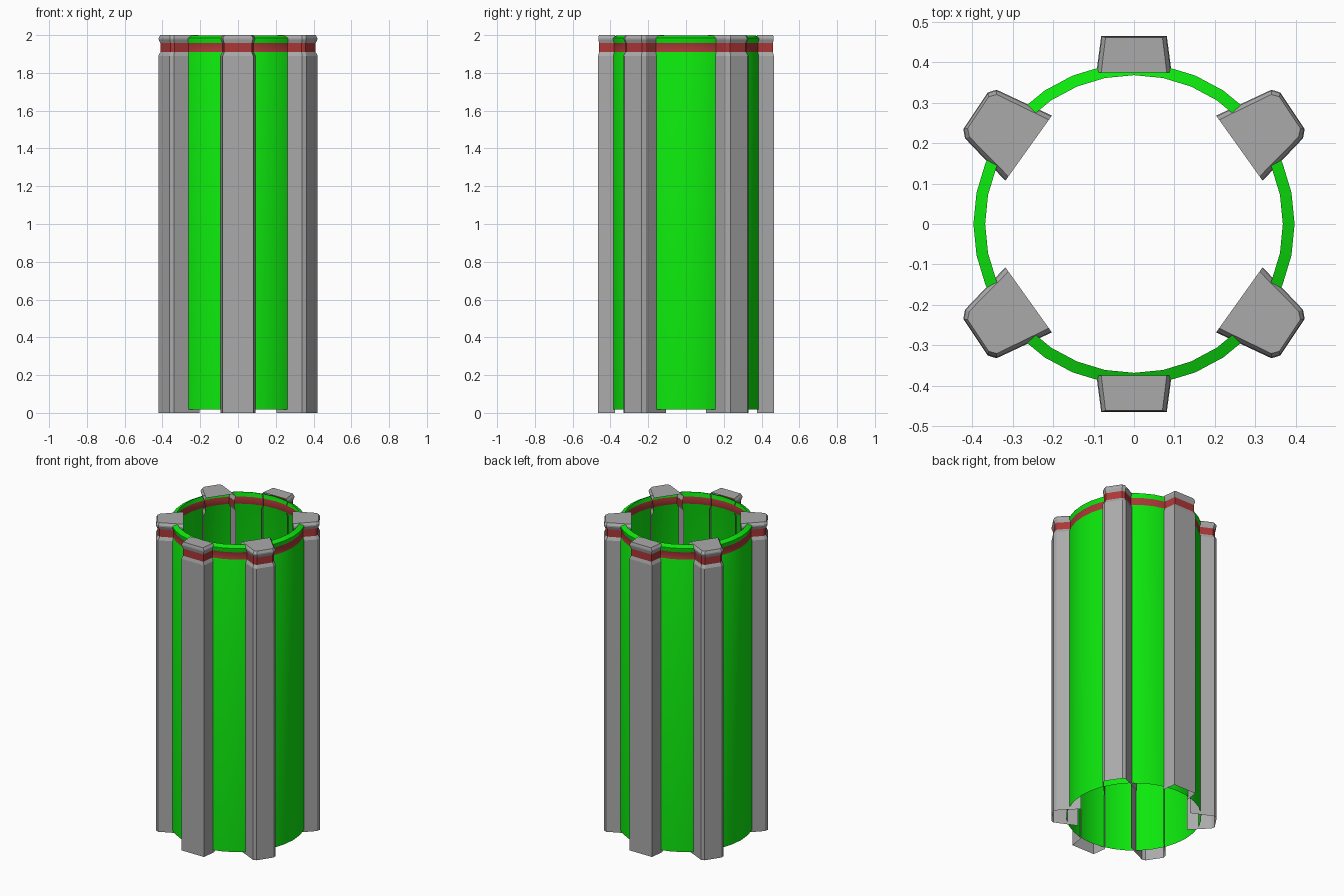
import bpy, bmesh, math
from mathutils import Vector

if "Cube" in bpy.data.objects:
    bpy.data.objects.remove(bpy.data.objects["Cube"])


def material(name, color):
    m = bpy.data.materials.new(name)
    m.diffuse_color = (*color, 1)
    m.use_nodes = True
    m.node_tree.nodes["Principled BSDF"].inputs["Base Color"].default_value = m.diffuse_color
    return m


GREY = material("grey", (0.4, 0.4, 0.4))
GREEN = material("green", (0.004, 0.8, 0.004))
RED = material("red", (0.41, 0.038, 0.038))


def finish(name, bm, mats, smooth=False):
    mesh = bpy.data.meshes.new(name)
    bm.to_mesh(mesh)
    bm.free()
    for m in mats:
        mesh.materials.append(m)
    ob = bpy.data.objects.new(name, mesh)
    bpy.context.collection.objects.link(ob)
    if smooth:
        bpy.context.view_layer.objects.active = ob
        ob.select_set(True)
        bpy.ops.object.shade_smooth_by_angle(angle=math.radians(25))
        ob.select_set(False)


def bridge(bm, a, b, mat, closed=True):
    n = len(a)
    for i in range(n if closed else n - 1):
        f = bm.faces.new((a[i], a[(i + 1) % n], b[(i + 1) % n], b[i]))
        f.material_index = mat


# Round tube: single sheet with a red recessed band and an inward lip
def tube(name, sides=32):
    # (radius, z, material of the strip leading to the next point)
    section = [(0.397, 0.017, 0), (0.397, 1.89, 0), (0.390, 1.91, 1),
               (0.390, 1.957, 0), (0.397, 1.975, 0), (0.397, 1.985, 0),
               (0.368, 1.998, 0)]
    bm = bmesh.new()
    rings = []
    for r, z, _ in section:
        rings.append([bm.verts.new((r * math.cos(2 * math.pi * i / sides),
                                    r * math.sin(2 * math.pi * i / sides), z))
                      for i in range(sides)])
    for k in range(len(rings) - 1):
        bridge(bm, rings[k], rings[k + 1], section[k][2])
    finish(name, bm, [GREEN, RED], True)


# Post: shell open toward the tube, with a red neck and a chamfered cap
def post(name, outline, sx, sy):
    # (z, sideways scale, outward scale, material of the strip above)
    levels = [(0, 1, 1, 0), (1.89, 1, 1, 0), (1.91, 0.9, 0.94, 1),
              (1.957, 0.9, 0.94, 0), (1.977, 0.98, 0.99, 0),
              (1.985, 0.98, 0.99, 0), (2.0, 0.87, 0.95, 0)]
    pts = [Vector((x * sx, y * sy)) for x, y in outline]
    if sx * sy < 0:
        pts.reverse()
    mid = (pts[0] + pts[-1]) / 2          # middle of the open inner edge
    side = (pts[0] - pts[-1]).normalized()
    out = Vector((-side.y, side.x))
    bm = bmesh.new()
    rings = []
    for z, ss, so, _ in levels:
        ring = []
        for p in pts:
            d = p - mid
            q = mid + side * d.dot(side) * ss + out * d.dot(out) * so
            ring.append(bm.verts.new((q.x, q.y, z)))
        rings.append(ring)
    for k in range(len(rings) - 1):
        bridge(bm, rings[k], rings[k + 1], levels[k][3], closed=False)
    bm.faces.new(rings[-1])
    finish(name, bm, [GREY, RED])


tube("tube")

straight = [(0.093, 0.375), (0.081, 0.465), (-0.081, 0.465), (-0.093, 0.375)]
corner = [(0.318, 0.107), (0.418, 0.212), (0.422, 0.235), (0.362, 0.325),
          (0.340, 0.332), (0.203, 0.268)]
for side, sy in (("front", -1), ("back", 1)):
    post(side + "_post", straight, 1, sy)
    for hand, sx in (("left", -1), ("right", 1)):
        post(side + "_" + hand + "_post", corner, sx, sy)
